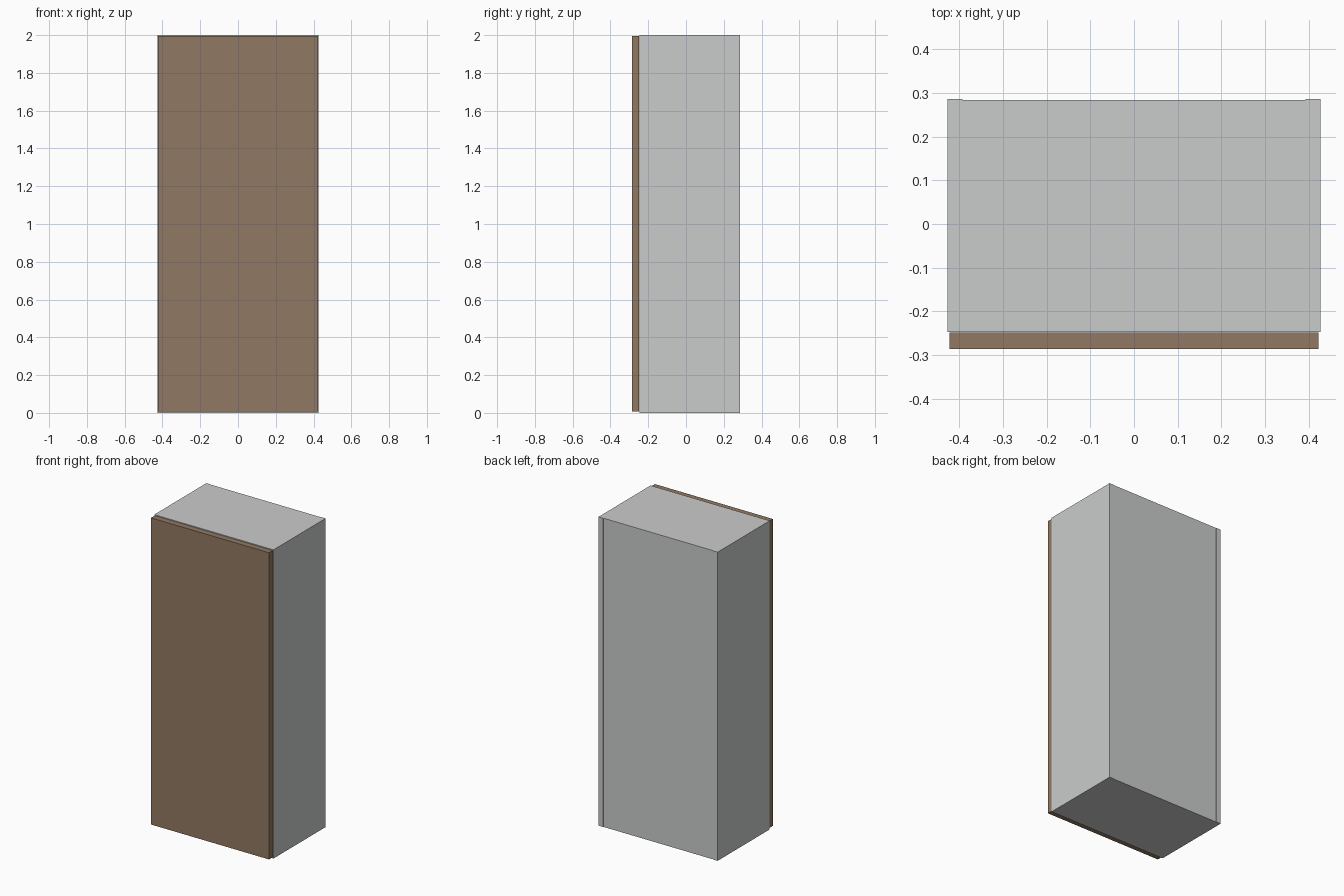
import bpy

if "Cube" in bpy.data.objects:
    bpy.data.objects.remove(bpy.data.objects["Cube"])


def material(name, rgb):
    m = bpy.data.materials.new(name)
    m.diffuse_color = (*rgb, 1.0)
    m.use_nodes = True
    m.node_tree.nodes["Principled BSDF"].inputs["Base Color"].default_value = m.diffuse_color
    return m


grey = material("light grey laminate", (0.591, 0.604, 0.597))
brown = material("brown wood", (0.283, 0.191, 0.125))


def box(name, x, y, z, mat):
    """Axis-aligned panel given by its (min, max) on each axis."""
    bpy.ops.mesh.primitive_cube_add(size=1, location=[sum(r) / 2 for r in (x, y, z)])
    ob = bpy.context.object
    ob.name = name
    ob.scale = [r[1] - r[0] for r in (x, y, z)]
    bpy.ops.object.transform_apply(location=False, rotation=False, scale=True)
    ob.data.materials.append(mat)
    return ob


W, T = 0.427, 0.034            # half width, panel thickness
FRONT, BACK = -0.247, 0.286    # carcass depth
INNER = W - T
REAR = BACK - 0.002            # panels between the sides sit a hair inside

# Side panels
for side, s in (("left", -1), ("right", 1)):
    box(f"{side}_side_panel", sorted((s * INNER, s * W)), (FRONT, BACK), (0, 2), grey)

# Top and bottom panels between the sides
box("top_panel", (-INNER, INNER), (FRONT, REAR), (2 - T, 2), grey)
box("bottom_panel", (-INNER, INNER), (FRONT, REAR), (0, T), grey)

# Back panel
box("back_panel", (-INNER, INNER), (REAR - T, REAR), (T, 2 - T), grey)

# Door on the front, slightly smaller than the carcass
box("door", (-0.423, 0.423), (-0.286, FRONT - 0.001), (0.008, 1.995), brown)
